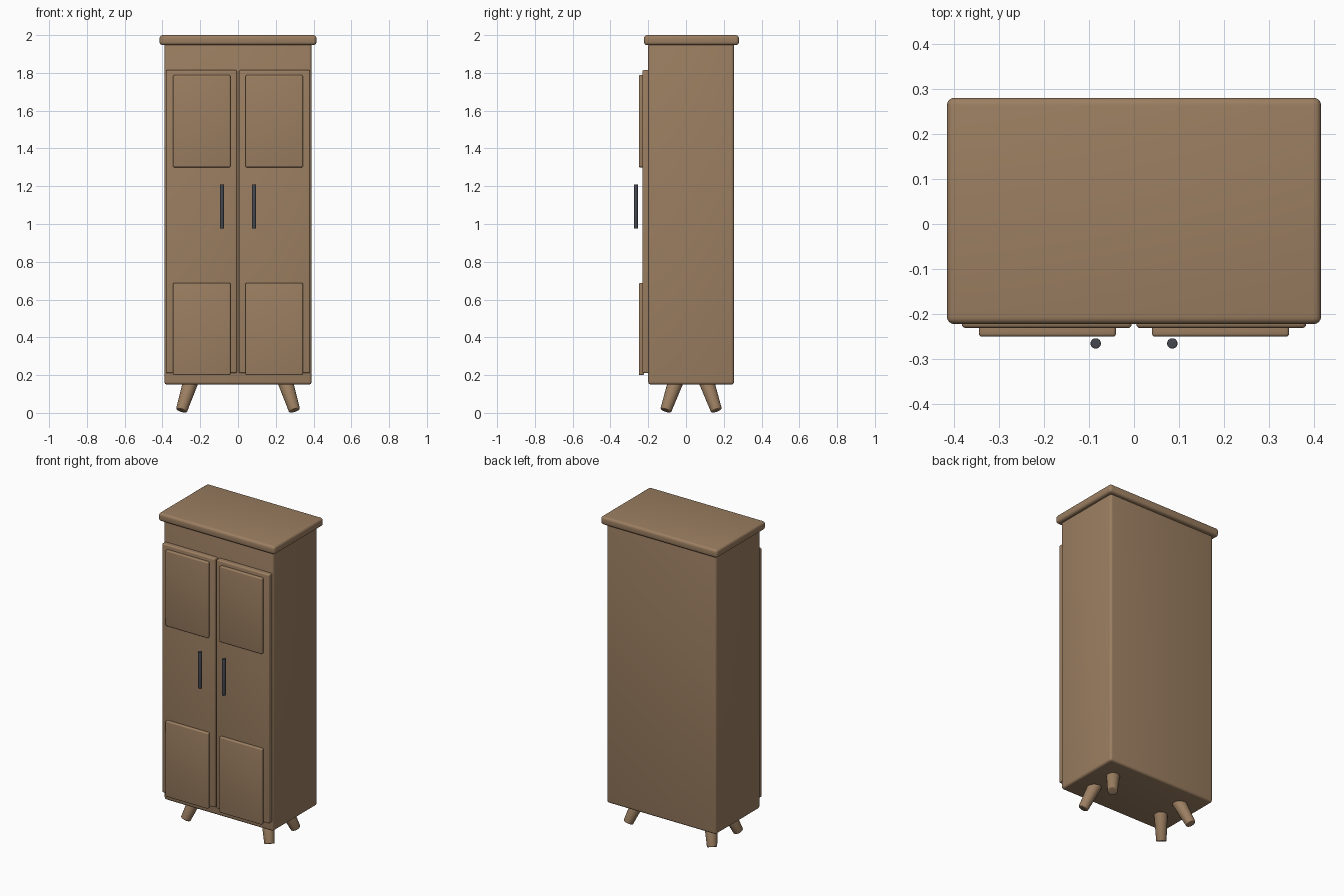
import bpy
import math
from mathutils import Vector

cube = bpy.data.objects.get("Cube")
if cube:
    bpy.data.objects.remove(cube, do_unlink=True)


def material(name, colour):
    mat = bpy.data.materials.new(name)
    mat.use_nodes = True
    mat.diffuse_color = colour
    mat.node_tree.nodes["Principled BSDF"].inputs["Base Color"].default_value = colour
    return mat


WOOD = material("warm_wood", (0.33, 0.21, 0.12, 1))
METAL = material("dark_metal", (0.06, 0.065, 0.08, 1))


def finish(name, mat, bevel):
    """Name, colour, round the edges and smooth the active object."""
    obj = bpy.context.object
    obj.name = obj.data.name = name
    obj.data.materials.append(mat)
    mod = obj.modifiers.new("rounded_edges", "BEVEL")
    mod.width = bevel
    mod.segments = 4
    mod.limit_method = "ANGLE"
    mod.angle_limit = math.radians(40)
    bpy.ops.object.modifier_apply(modifier=mod.name)
    bpy.ops.object.shade_smooth_by_angle(angle=math.radians(35))
    return obj


def box(name, low, high, bevel):
    low, high = Vector(low), Vector(high)
    bpy.ops.mesh.primitive_cube_add(size=1, location=(low + high) / 2)
    bpy.context.object.scale = high - low
    bpy.ops.object.transform_apply(location=False, rotation=False, scale=True)
    return finish(name, WOOD, bevel)


def rod(name, start, end, r1, r2, mat, bevel):
    start, end = Vector(start), Vector(end)
    axis = end - start
    bpy.ops.mesh.primitive_cone_add(
        vertices=32, radius1=r1, radius2=r2, depth=axis.length,
        location=(start + end) / 2, rotation=axis.to_track_quat("Z", "Y").to_euler())
    return finish(name, mat, bevel)


# Carcass and overhanging top
box("cabinet_body", (-0.39, -0.2, 0.15), (0.39, 0.254, 1.96), 0.015)
box("top_board", (-0.415, -0.222, 1.947), (0.415, 0.28, 2.0), 0.016)

for side, s in (("left", 1), ("right", -1)):
    # Doors with raised panels
    xs = sorted((s * 0.005, s * 0.382))
    box(side + "_door", (xs[0], -0.231, 0.21), (xs[1], -0.19, 1.815), 0.009)
    xs = sorted((s * 0.04, s * 0.344))
    for level, z0, z1 in (("upper", 1.3, 1.788), ("lower", 0.2, 0.688)):
        box(f"{side}_{level}_panel", (xs[0], -0.25, z0), (xs[1], -0.222, z1), 0.007)

    # Upright bar handles
    rod(side + "_handle", (s * 0.085, -0.265, 0.975), (s * 0.085, -0.265, 1.21),
        0.0115, 0.0115, METAL, 0.002)

    # Splayed tapered legs
    for end, t in (("front", -1), ("back", 1)):
        rod(f"{end}_{side}_leg",
            (s * 0.299, 0.027 + t * 0.134, 0.013),
            (s * 0.249, 0.027 + t * 0.08, 0.17),
            0.03, 0.041, WOOD, 0.005)
